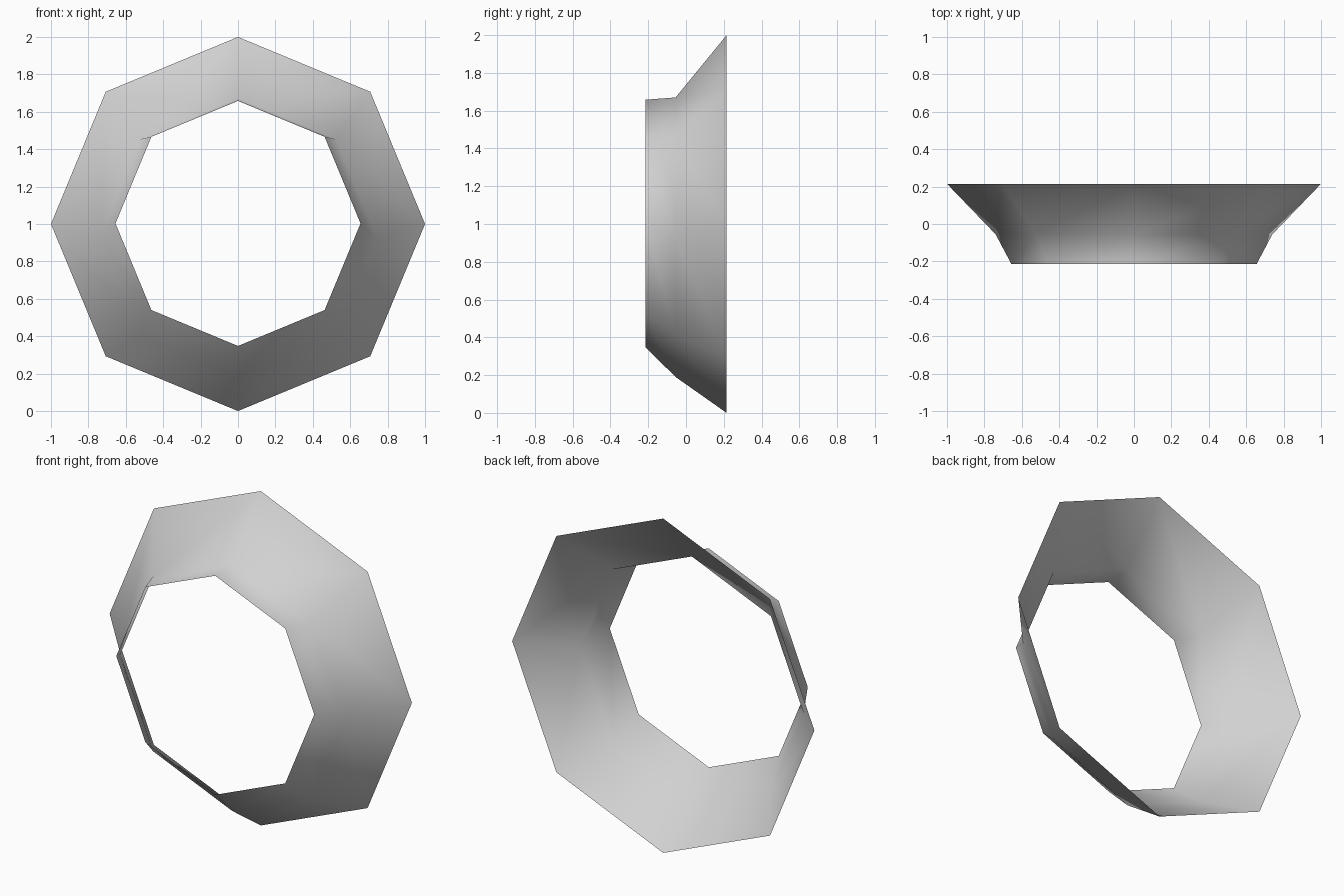
import bpy
import bmesh
import math

cube = bpy.data.objects.get("Cube")
if cube:
    bpy.data.objects.remove(cube, do_unlink=True)

SIDES = 8

# Plain grey surface
grey = bpy.data.materials.new("light grey")
grey.use_nodes = True
colour = (0.64, 0.64, 0.64, 1)
grey.diffuse_color = colour
grey.node_tree.nodes["Principled BSDF"].inputs["Base Color"].default_value = colour


def add_ring(bm, y, radius, height):
    """One upright octagon of vertices with a corner at the top."""
    angles = [math.tau * i / SIDES for i in range(SIDES)]
    return [bm.verts.new((radius * math.sin(a), y, height + radius * math.cos(a)))
            for a in angles]


# Open flared collar: front rim, sagging waist, wide back rim
bm = bmesh.new()
rings = [add_ring(bm, y, radius, height) for y, radius, height in (
    (-0.215, 0.655, 1.003),
    (-0.055, 0.74, 0.93),
    (0.215, 1.0, 1.0),
)]
for front, back in zip(rings, rings[1:]):
    for i in range(SIDES):
        j = (i + 1) % SIDES
        bm.faces.new((front[i], front[j], back[j], back[i]))
bmesh.ops.recalc_face_normals(bm, faces=bm.faces)

# Point the faces away from the hole
bm.normal_update()
if sum(f.normal.dot(f.calc_center_median() - rings[0][0].co.lerp(rings[0][SIDES // 2].co, 0.5))
       for f in bm.faces) < 0:
    bmesh.ops.reverse_faces(bm, faces=bm.faces)
for face in bm.faces:
    face.smooth = True

mesh = bpy.data.meshes.new("flared_collar")
bm.to_mesh(mesh)
bm.free()
mesh.materials.append(grey)
collar = bpy.data.objects.new("flared_collar", mesh)
bpy.context.collection.objects.link(collar)
